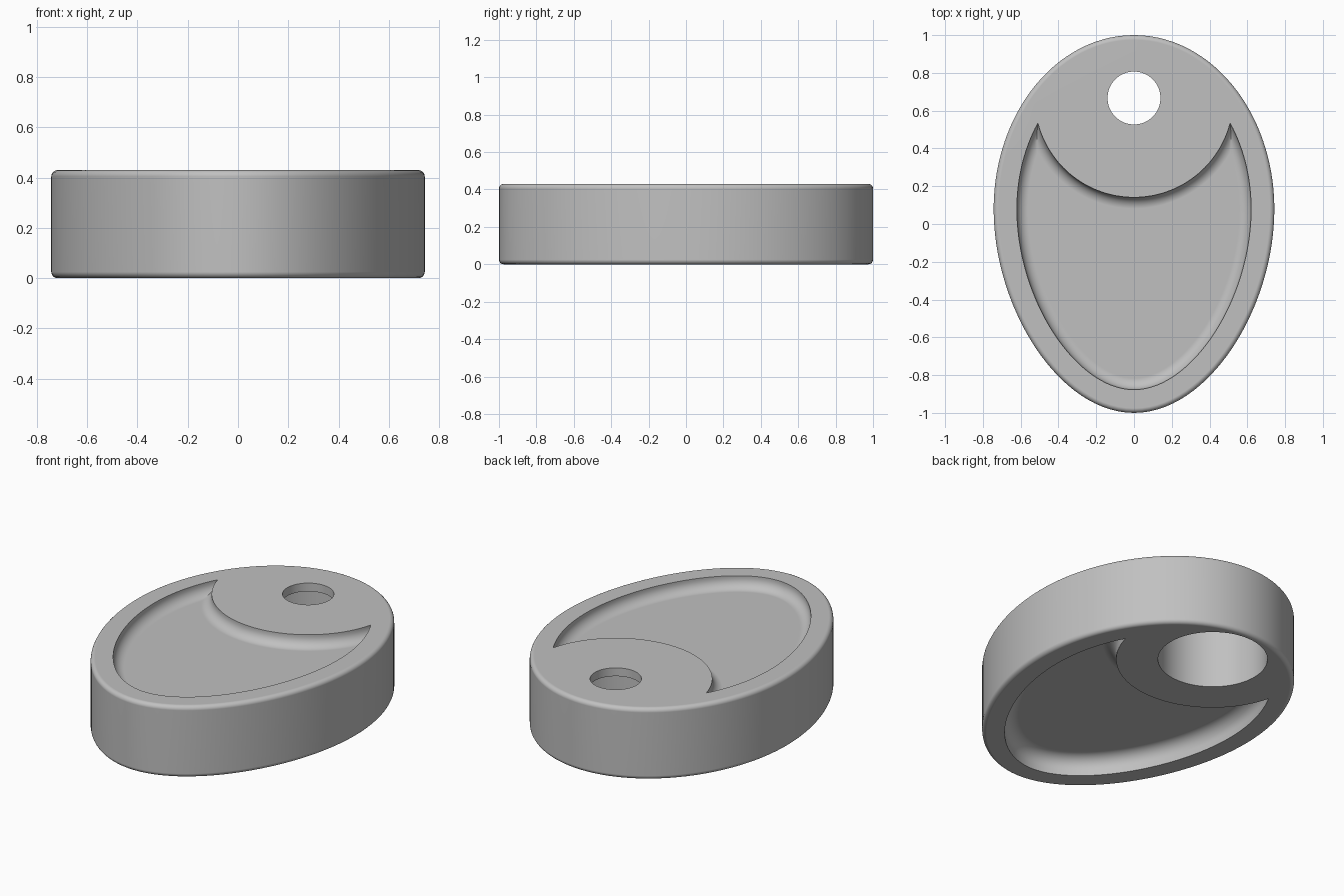
import bpy, bmesh, math
from mathutils import Vector

if "Cube" in bpy.data.objects:
    bpy.data.objects.remove(bpy.data.objects["Cube"])

HEIGHT = 0.43
HALF_WIDTH = 0.743
WIDEST_Y = 0.08
HOLE = Vector((0, 0.667))
RIM = 0.123          # rim width around the pockets
ARC_RADIUS = 0.526   # round island left around the hole

grey = bpy.data.materials.new("plain_grey")
grey.use_nodes = True
grey.diffuse_color = (0.53, 0.53, 0.53, 1)
grey.node_tree.nodes["Principled BSDF"].inputs["Base Color"].default_value = grey.diffuse_color


def half_outline(n=120):
    """Right half of the egg, from the back tip to the front tip."""
    back, front = 1 - WIDEST_Y, 1 + WIDEST_Y
    pts = []
    for i in range(n):
        a = math.pi / 2 * i / n
        pts.append(Vector((HALF_WIDTH * math.sin(a), WIDEST_Y + back * math.cos(a))))
    ctrl = [Vector((HALF_WIDTH, WIDEST_Y)), Vector((HALF_WIDTH, WIDEST_Y - 0.49 * front)),
            Vector((0.53 * HALF_WIDTH, -1)), Vector((0, -1))]
    for i in range(n + 1):
        t = i / n
        s = 1 - t
        pts.append(ctrl[0] * s**3 + ctrl[1] * 3 * s * s * t + ctrl[2] * 3 * s * t * t + ctrl[3] * t**3)
    return pts


def inset(pts, d):
    """Move the half outline inwards along its normals."""
    out = []
    last = len(pts) - 1
    for i, p in enumerate(pts):
        if i in (0, last):
            tan = Vector((1 if i == 0 else -1, 0))
        else:
            tan = (pts[i + 1] - pts[i - 1]).normalized()
        out.append(p + Vector((tan.y, -tan.x)) * d)
    return out


def resample(pts, n):
    """Spread n + 1 points evenly along a polyline."""
    run = [0]
    for a, b in zip(pts, pts[1:]):
        run.append(run[-1] + (b - a).length)
    out, k = [], 0
    for i in range(n + 1):
        s = run[-1] * i / n
        while k < len(pts) - 2 and run[k + 1] < s:
            k += 1
        out.append(pts[k].lerp(pts[k + 1], (s - run[k]) / (run[k + 1] - run[k])))
    return out


def mirrored(half):
    """Close a half loop whose ends both lie on x = 0."""
    return half + [Vector((-p.x, p.y)) for p in reversed(half[1:-1])]


def egg_loop(d):
    return mirrored(resample(inset(half_outline(), d), 64))


def crescent_loop(d):
    """Egg inset by the rim, minus the round island, all shrunk by d."""
    radius = ARC_RADIUS + d
    edge = inset(half_outline(), RIM + d)
    k = next(i for i, p in enumerate(edge) if p.y < HOLE.y and (p - HOLE).length > radius)
    da, db = [(p - HOLE).length - radius for p in edge[k - 1:k + 1]]
    cusp = edge[k - 1].lerp(edge[k], da / (da - db))
    start = math.atan2(cusp.x, HOLE.y - cusp.y)
    arc = [HOLE + radius * Vector((math.sin(start * i / 28), -math.cos(start * i / 28)))
           for i in range(28)]
    return mirrored(arc + resample([cusp] + edge[k:], 56))


def loft(name, levels):
    """Solid through (loop, z) levels."""
    bm = bmesh.new()
    rings = [[bm.verts.new((p.x, p.y, z)) for p in loop] for loop, z in levels]
    n = len(rings[0])
    for low, high in zip(rings, rings[1:]):
        for i in range(n):
            j = (i + 1) % n
            bm.faces.new((low[i], low[j], high[j], high[i]))
    bm.faces.new(rings[0])
    bm.faces.new(rings[-1])
    bmesh.ops.recalc_face_normals(bm, faces=bm.faces)
    mesh = bpy.data.meshes.new(name)
    bm.to_mesh(mesh)
    bm.free()
    mesh.materials.append(grey)
    obj = bpy.data.objects.new(name, mesh)
    bpy.context.collection.objects.link(obj)
    return obj


def pocket_cutter(name, face_z, up, depth, fillet):
    """Crescent pocket with a rounded floor; up is the outward direction."""
    levels = [(crescent_loop(0), face_z + up * 0.05)]
    for i in range(9):
        a = math.pi / 2 * i / 8
        z = face_z - up * (depth - fillet + fillet * math.sin(a))
        levels.append((crescent_loop(fillet * (1 - math.cos(a))), z))
    return loft(name, levels)


def bore_cutter(name, radius, z0, z1):
    ring = [HOLE + radius * Vector((math.cos(a), math.sin(a)))
            for a in (math.tau * i / 96 for i in range(96))]
    return loft(name, [(ring, z0), (ring, z1)])


# Egg-shaped body with rounded top and bottom edges
ROUND = 0.025
quarter = [math.pi / 2 * i / 5 for i in range(6)]
bottom = [(egg_loop(ROUND * (1 - math.sin(a))), ROUND * (1 - math.cos(a))) for a in quarter]
top = [(loop, HEIGHT - z) for loop, z in reversed(bottom)]
body = loft("egg_tag_body", bottom + top)

# Pockets on both faces, a small hole on top and a wide bore beneath it
cutters = [
    pocket_cutter("top_pocket_cutter", HEIGHT, 1, 0.07, 0.06),
    pocket_cutter("bottom_pocket_cutter", 0, -1, 0.11, 0.075),
    bore_cutter("small_hole_cutter", 0.14, 0.2, HEIGHT + 0.1),
    bore_cutter("wide_bore_cutter", 0.298, -0.1, HEIGHT - 0.05),
]
bpy.ops.object.select_all(action='DESELECT')
body.select_set(True)
bpy.context.view_layer.objects.active = body
for cutter in cutters:
    cutter.hide_render = True
    mod = body.modifiers.new("cut", 'BOOLEAN')
    mod.operation = 'DIFFERENCE'
    mod.solver = 'EXACT'
    mod.object = cutter
    bpy.ops.object.modifier_apply(modifier=mod.name)
    bpy.data.objects.remove(cutter)

# Smooth walls with crisp pocket and hole edges
bpy.ops.object.shade_smooth_by_angle(angle=math.radians(32))
weighted = body.modifiers.new("flat_faces", 'WEIGHTED_NORMAL')
weighted.keep_sharp = True
